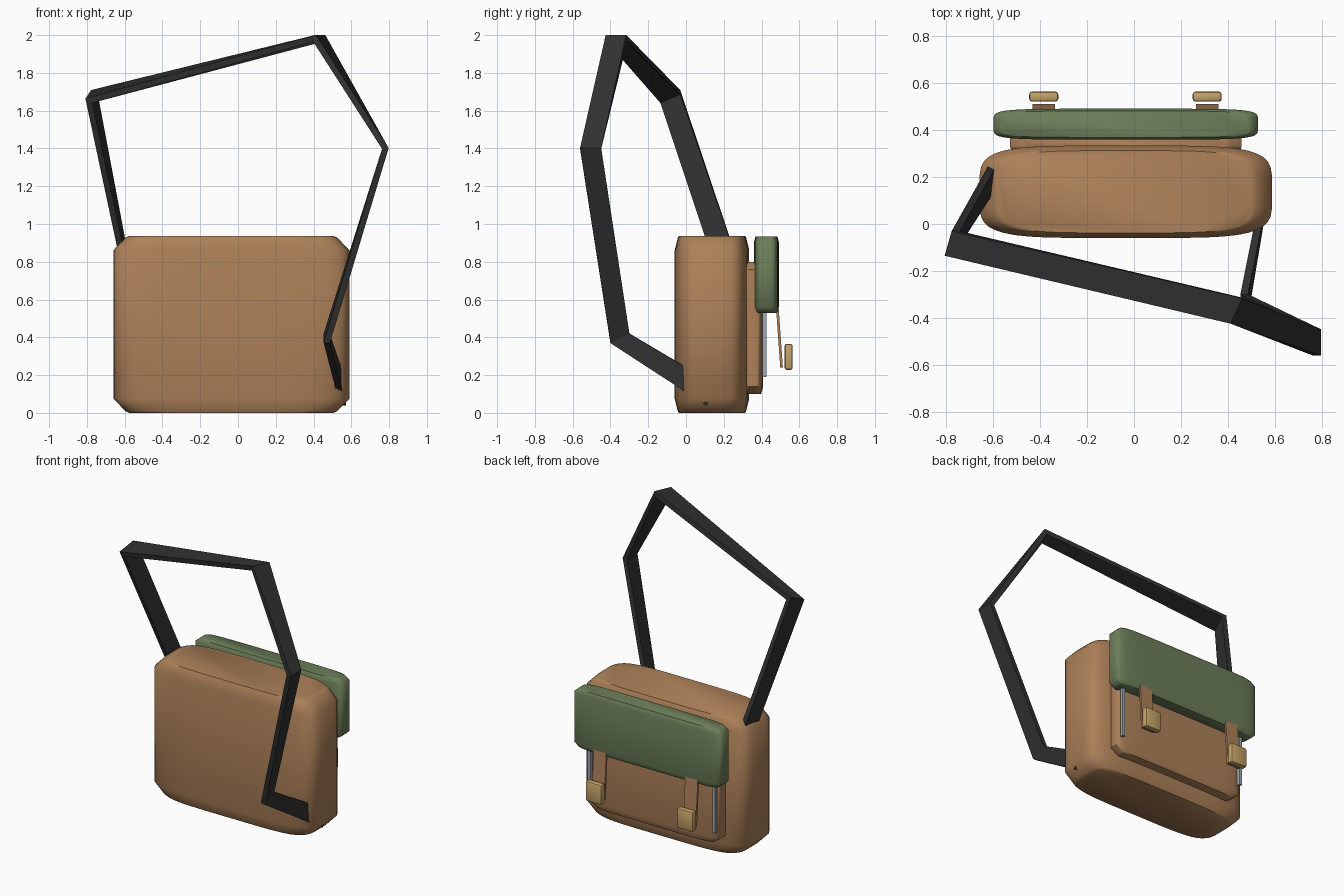
import bpy, bmesh, math
from mathutils import Vector

default = bpy.data.objects.get("Cube")
if default:
    bpy.data.objects.remove(default, do_unlink=True)


def material(name, rgb):
    m = bpy.data.materials.new(name)
    m.use_nodes = True
    color = (*rgb, 1)
    m.diffuse_color = color
    bsdf = next(n for n in m.node_tree.nodes if n.type == 'BSDF_PRINCIPLED')
    bsdf.inputs["Base Color"].default_value = color
    bsdf.inputs["Roughness"].default_value = 0.7
    return m


tan = material("tan leather", (0.42, 0.22, 0.10))
green = material("green canvas", (0.15, 0.21, 0.10))
black = material("black webbing", (0.03, 0.03, 0.03))
brass = material("brass", (0.56, 0.37, 0.14))
steel = material("steel", (0.35, 0.41, 0.48))


def finish(name, bm, mat, smooth=None):
    bmesh.ops.recalc_face_normals(bm, faces=bm.faces)
    mesh = bpy.data.meshes.new(name)
    bm.to_mesh(mesh)
    bm.free()
    mesh.materials.append(mat)
    ob = bpy.data.objects.new(name, mesh)
    bpy.context.collection.objects.link(ob)
    if smooth:
        bpy.ops.object.select_all(action='DESELECT')
        ob.select_set(True)
        bpy.context.view_layer.objects.active = ob
        bpy.ops.object.shade_smooth_by_angle(angle=math.radians(smooth))
    return ob


def loft(bm, rings):
    """Skin a list of equal-length point rings and cap both ends."""
    rows = [[bm.verts.new(p) for p in ring] for ring in rings]
    n = len(rows[0])
    for a, b in zip(rows, rows[1:]):
        for i in range(n):
            j = (i + 1) % n
            bm.faces.new((a[i], a[j], b[j], b[i]))
    bm.faces.new(rows[0])
    bm.faces.new(rows[-1])


def spow(v, e):
    return math.copysign(abs(v) ** e, v)


def pillow(name, x, y, z, chamfer, power, mat, steps=40):
    """Padded block: superellipse plan with chamfered top and bottom rims."""
    cx, cy = sum(x) / 2, sum(y) / 2
    rx, ry = (x[1] - x[0]) / 2, (y[1] - y[0]) / 2
    dx, dy, dz = chamfer
    levels = [(z[0], 1), (z[0] + dz * 0.12, 0.75), (z[0] + dz, 0),
              (z[1] - dz, 0), (z[1] - dz * 0.12, 0.75), (z[1], 1)]
    rings = []
    for height, inset in levels:
        ring = []
        for i in range(steps):
            a = math.tau * (i + 0.5) / steps
            ring.append((cx + (rx - dx * inset) * spow(math.cos(a), 2 / power),
                         cy + (ry - dy * inset) * spow(math.sin(a), 2 / power),
                         height))
        rings.append(ring)
    bm = bmesh.new()
    loft(bm, rings)
    return finish(name, bm, mat, 50)


def box(name, x, y, z, mat, bevel=0.0):
    bm = bmesh.new()
    loft(bm, [[(x[0], y[0], h), (x[1], y[0], h), (x[1], y[1], h), (x[0], y[1], h)] for h in z])
    if bevel:
        bmesh.ops.bevel(bm, geom=bm.edges[:], offset=bevel, segments=2,
                        profile=0.5, affect='EDGES')
    return finish(name, bm, mat, 40 if bevel else None)


# Main bag, rear pocket and flap
pillow("bag_body", (-0.66, 0.59), (-0.06, 0.335), (0, 0.937), (0.085, 0.022, 0.075), 4.7, tan)
pillow("pocket", (-0.53, 0.46), (0.30, 0.408), (0.10, 0.80), (0.06, 0.012, 0.04), 6, tan)
pillow("flap", (-0.60, 0.53), (0.36, 0.492), (0.53, 0.935), (0.04, 0.010, 0.03), 6, green)

# Closure straps with buckles
for side, cx in (("right", -0.385), ("left", 0.312)):
    bm = bmesh.new()
    loft(bm, [[(cx - 0.048, y, z), (cx + 0.048, y, z),
               (cx + 0.048, y + 0.014, z), (cx - 0.048, y + 0.014, z)]
              for y, z in ((0.472, 0.62), (0.499, 0.24))])
    finish("closure_strap_" + side, bm, tan)
    box("buckle_" + side, (cx - 0.062, cx + 0.062), (0.522, 0.565), (0.228, 0.366), brass, 0.012)

# Metal strips on the pocket edges
for side, cx in (("right", -0.51), ("left", 0.44)):
    box("pocket_zip_" + side, (cx - 0.01, cx + 0.01), (0.405, 0.427), (0.19, 0.60), steel)

# Shoulder strap: centre points paired with their width vectors
path = [((-0.603, 0.203, 0.82), (0.01, 0.115, 0.037)),
        ((-0.775, -0.083, 1.675), (0.03, 0.105, 0.045)),
        ((0.43, -0.368, 1.983), (0.05, 0.108, 0.0)),
        ((0.78, -0.505, 1.40), (0.0, 0.112, 0.0)),
        ((0.47, -0.35, 0.395), (0.0, 0.10, 0.05)),
        ((0.56, 0.14, 0.09), (0.01, 0.063, 0.10))]
centres = [Vector(p) for p, w in path]
rings = []
for i, (p, w) in enumerate(path):
    c, width = Vector(p), Vector(w) / 2
    before = (c - centres[i - 1]).normalized() if i else None
    after = (centres[i + 1] - c).normalized() if i + 1 < len(path) else None
    before, after = before or after, after or before
    normal = (before + after).cross(width).normalized()
    leg = before.cross(width).normalized()
    thick = normal * 0.016 / max(0.5, normal.dot(leg))
    rings.append([c - width - thick, c + width - thick, c + width + thick, c - width + thick])
bm = bmesh.new()
loft(bm, rings)
finish("shoulder_strap", bm, black)
